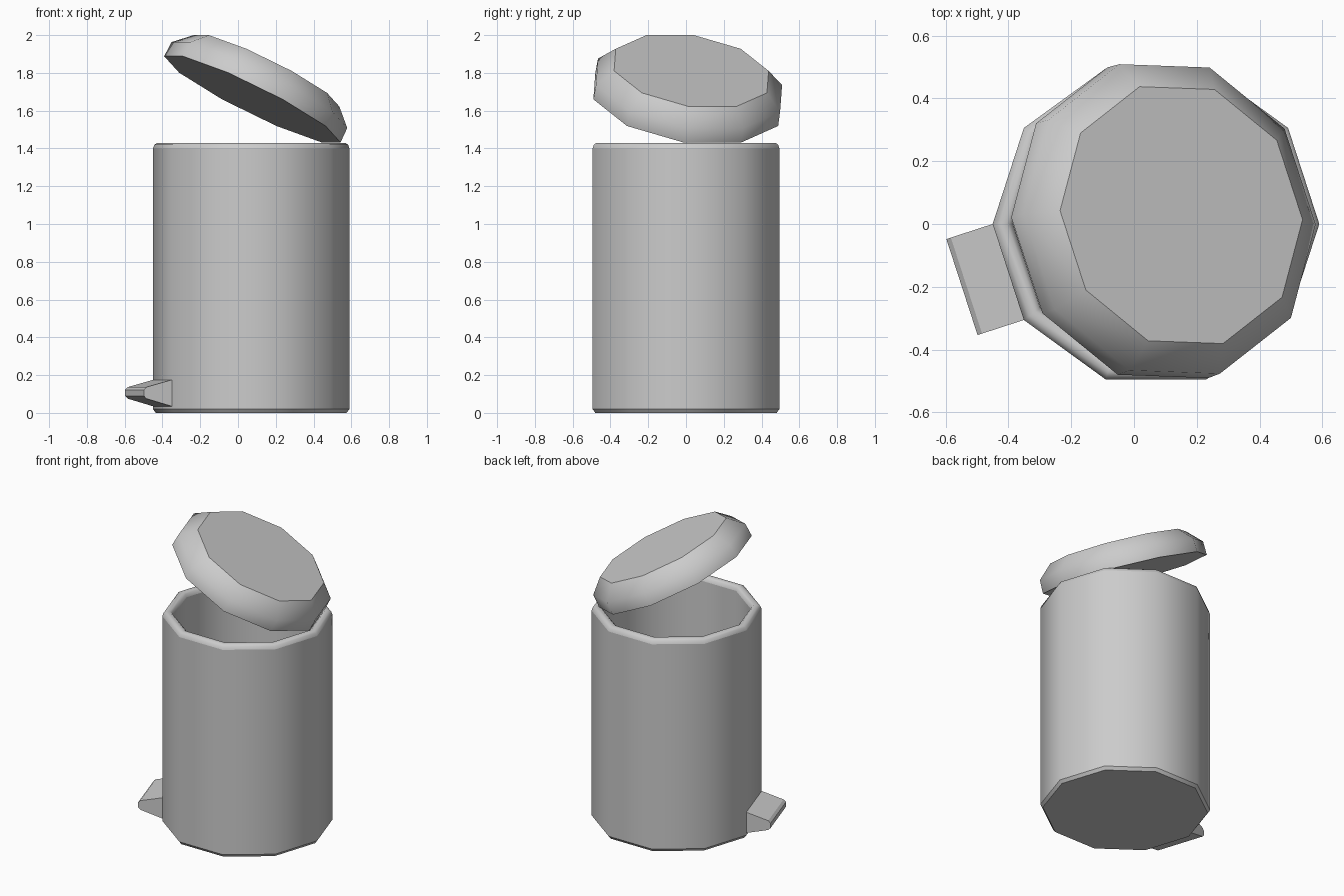
import bpy, bmesh, math
from mathutils import Matrix, Vector

if "Cube" in bpy.data.objects:
    bpy.data.objects.remove(bpy.data.objects["Cube"])

SIDES = 10
AXIS_X = 0.07                      # bin axis
PEDAL_ANGLE = math.radians(198)    # pedal faces the middle of one facet


def add_object(name, bm):
    bmesh.ops.recalc_face_normals(bm, faces=bm.faces)
    mesh = bpy.data.meshes.new(name)
    bm.to_mesh(mesh)
    bm.free()
    obj = bpy.data.objects.new(name, mesh)
    bpy.context.collection.objects.link(obj)
    return obj


def lathe(name, profile, sharp=()):
    """Ten-sided turned shape with smooth sides and flat end caps."""
    bm = bmesh.new()
    rings = []
    for r, z in profile:
        rings.append([bm.verts.new((r * math.cos(math.tau * i / SIDES),
                                    r * math.sin(math.tau * i / SIDES), z))
                      for i in range(SIDES)])
    for a, b in zip(rings, rings[1:]):
        for i in range(SIDES):
            j = (i + 1) % SIDES
            bm.faces.new((a[i], a[j], b[j], b[i])).smooth = True
    bm.faces.new(rings[0])
    bm.faces.new(rings[-1])
    for k in sharp:
        for i in range(SIDES):
            bm.edges.get((rings[k][i], rings[k][(i + 1) % SIDES])).smooth = False
    return add_object(name, bm)


# Open bin body: chamfered foot, rounded rim, inner wall and floor
body = lathe("bin_body", [
    (0.505, 0.0), (0.52, 0.02), (0.52, 1.40), (0.513, 1.42), (0.497, 1.43),
    (0.475, 1.43), (0.462, 1.42), (0.455, 1.40), (0.455, 0.04)], sharp=(1, 2, 7))
body.location.x = AXIS_X

# Domed lid, tipped up about the hinge opposite the pedal
lid = lathe("lid", [(0.52, 0.0), (0.518, 0.085), (0.43, 0.17)])
hinge_axis = Vector((-math.sin(math.radians(18)), math.cos(math.radians(18)), 0))
lid.matrix_world = (Matrix.Translation((AXIS_X + 0.006, 0.004, 1.66))
                    @ Matrix.Rotation(math.radians(27.5), 4, hinge_axis))

# Foot pedal: tapered side profile extruded across one facet
facet = 0.52 * math.cos(math.pi / SIDES)
half_width = 0.52 * math.sin(math.pi / SIDES)
pedal_profile = [(-0.01, 0.035), (0.0, 0.035), (0.14, 0.075), (0.155, 0.09),
                 (0.155, 0.122), (0.14, 0.137), (0.0, 0.175), (-0.01, 0.175)]
bm = bmesh.new()
face = bm.faces.new([bm.verts.new((facet + d, -half_width, z)) for d, z in pedal_profile])
extruded = bmesh.ops.extrude_face_region(bm, geom=[face], use_keep_orig=True)
bmesh.ops.translate(bm, vec=(0, 2 * half_width, 0),
                    verts=[g for g in extruded["geom"] if isinstance(g, bmesh.types.BMVert)])
pedal = add_object("foot_pedal", bm)
pedal.location.x = AXIS_X
pedal.rotation_euler.z = PEDAL_ANGLE
